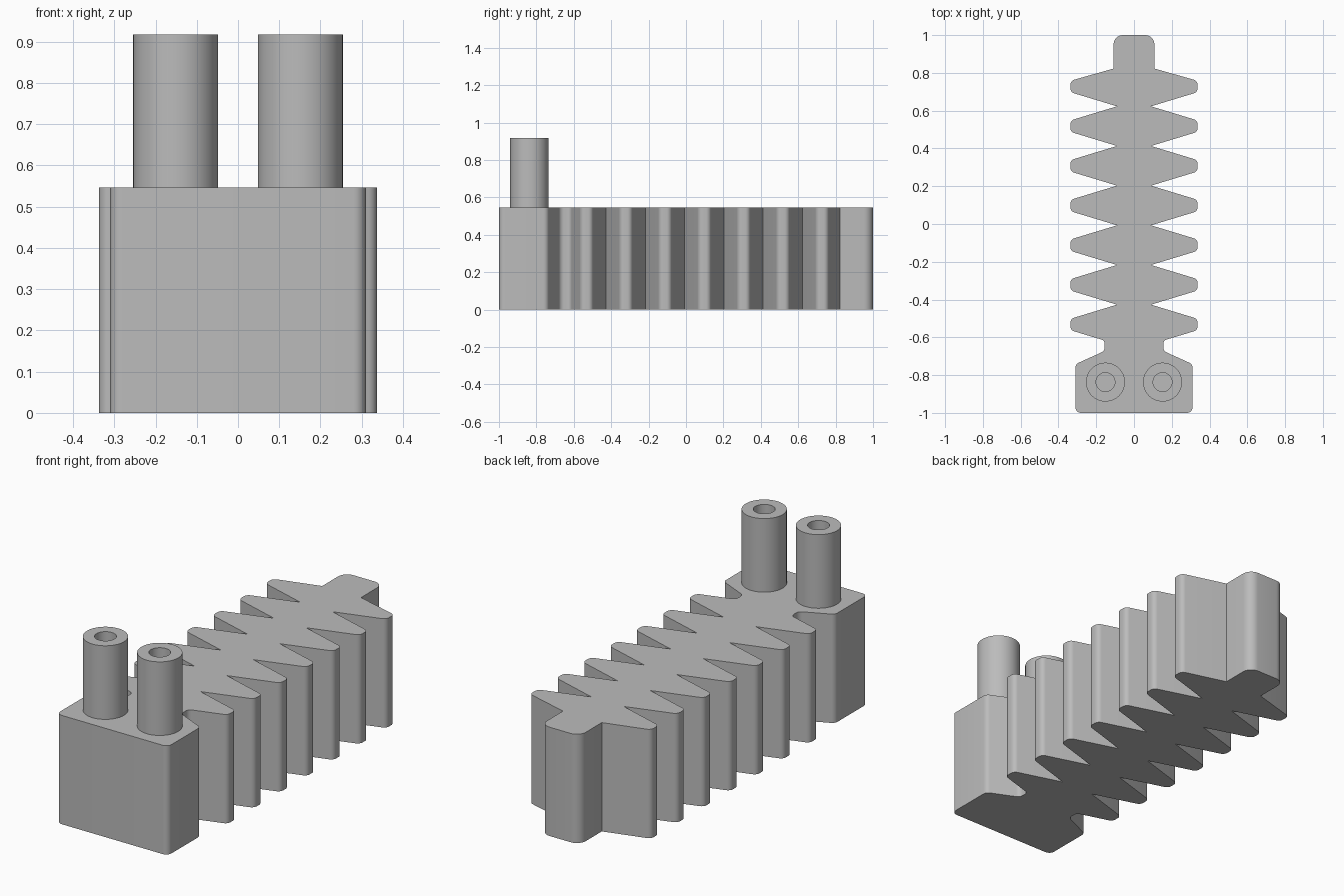
import bpy, bmesh, math
from mathutils import Vector

cube = bpy.data.objects.get("Cube")
if cube:
    bpy.data.objects.remove(cube, do_unlink=True)

grey = bpy.data.materials.new("light_grey")
grey.use_nodes = True
colour = (0.5, 0.5, 0.5, 1)
grey.diffuse_color = colour
grey.node_tree.nodes["Principled BSDF"].inputs["Base Color"].default_value = colour

BODY_TOP = 0.547
TUBE_TOP = 0.917


def finish(name, bm):
    """Turn a bmesh into a grey object with smooth curves and sharp edges."""
    bmesh.ops.recalc_face_normals(bm, faces=bm.faces)
    mesh = bpy.data.meshes.new(name)
    bm.to_mesh(mesh)
    bm.free()
    mesh.materials.append(grey)
    obj = bpy.data.objects.new(name, mesh)
    bpy.context.collection.objects.link(obj)
    bpy.ops.object.select_all(action='DESELECT')
    obj.select_set(True)
    bpy.context.view_layer.objects.active = obj
    bpy.ops.object.shade_smooth_by_angle(angle=math.radians(30))
    return obj


def fillet(before, corner, after, radius, steps=8):
    """Points of a circular arc that rounds one corner."""
    a, b = (before - corner).normalized(), (after - corner).normalized()
    half = a.angle(b) / 2
    reach = radius / math.tan(half)
    centre = corner + (a + b).normalized() * (radius / math.sin(half))
    start, end = corner + a * reach - centre, corner + b * reach - centre
    sweep = start.angle_signed(end)
    # angle_signed is clockwise, so rotate the opposite way
    points = []
    for i in range(steps + 1):
        t = -sweep * i / steps
        c, s = math.cos(t), math.sin(t)
        points.append(centre + Vector((start.x * c - start.y * s,
                                       start.x * s + start.y * c)))
    return points


# Half outline as (x, y, corner radius): front block and neck
corners = [(0, -1, 0), (0.31, -1, 0.03), (0.31, -0.742, 0.03),
           (0.155, -0.672, 0.03), (0.155, -0.617, 0.025)]
# Seven tapered fins with sharp valleys between them
FINS, PITCH, FIRST = 7, 0.21, -0.532
for i in range(FINS):
    y = FIRST + i * PITCH
    corners += [(0.337, y - 0.03, 0.028), (0.337, y + 0.03, 0.028)]
    if i < FINS - 1:
        corners.append((0.09, y + PITCH / 2, 0))
# Rounded end tab
corners += [(0.108, 0.823, 0), (0.108, 1, 0.05), (0, 1, 0)]

half = []
for i, (x, y, radius) in enumerate(corners):
    p = Vector((x, y))
    if radius:
        half += fillet(Vector(corners[i - 1][:2]), p,
                       Vector(corners[i + 1][:2]), radius)
    else:
        half.append(p)
outline = half[1:-1] + [Vector((-p.x, p.y)) for p in reversed(half[1:-1])]

# Finned body, extruded straight up
bm = bmesh.new()
base = bm.faces.new([bm.verts.new((p.x, p.y, 0)) for p in outline])
grown = bmesh.ops.extrude_face_region(bm, geom=[base], use_keep_orig=True)
bmesh.ops.translate(bm, vec=(0, 0, BODY_TOP),
                    verts=[v for v in grown["geom"]
                           if isinstance(v, bmesh.types.BMVert)])
finish("finned_body", bm)


def tube(name, x, y, outer=0.103, inner=0.05, sides=48):
    """Hollow post standing on the body, closed at the foot of its bore."""
    bm = bmesh.new()
    rings = []
    for r, z in ((outer, BODY_TOP), (outer, TUBE_TOP),
                 (inner, TUBE_TOP), (inner, BODY_TOP + 0.002)):
        rings.append([bm.verts.new((x + r * math.cos(math.tau * k / sides),
                                    y + r * math.sin(math.tau * k / sides), z))
                      for k in range(sides)])
    for low, high in zip(rings, rings[1:]):
        for k in range(sides):
            n = (k + 1) % sides
            bm.faces.new((low[k], low[n], high[n], high[k]))
    bm.faces.new(rings[0])
    bm.faces.new(rings[-1])
    finish(name, bm)


for name, side in (("left_tube", 1), ("right_tube", -1)):
    tube(name, side * 0.151, -0.837)
